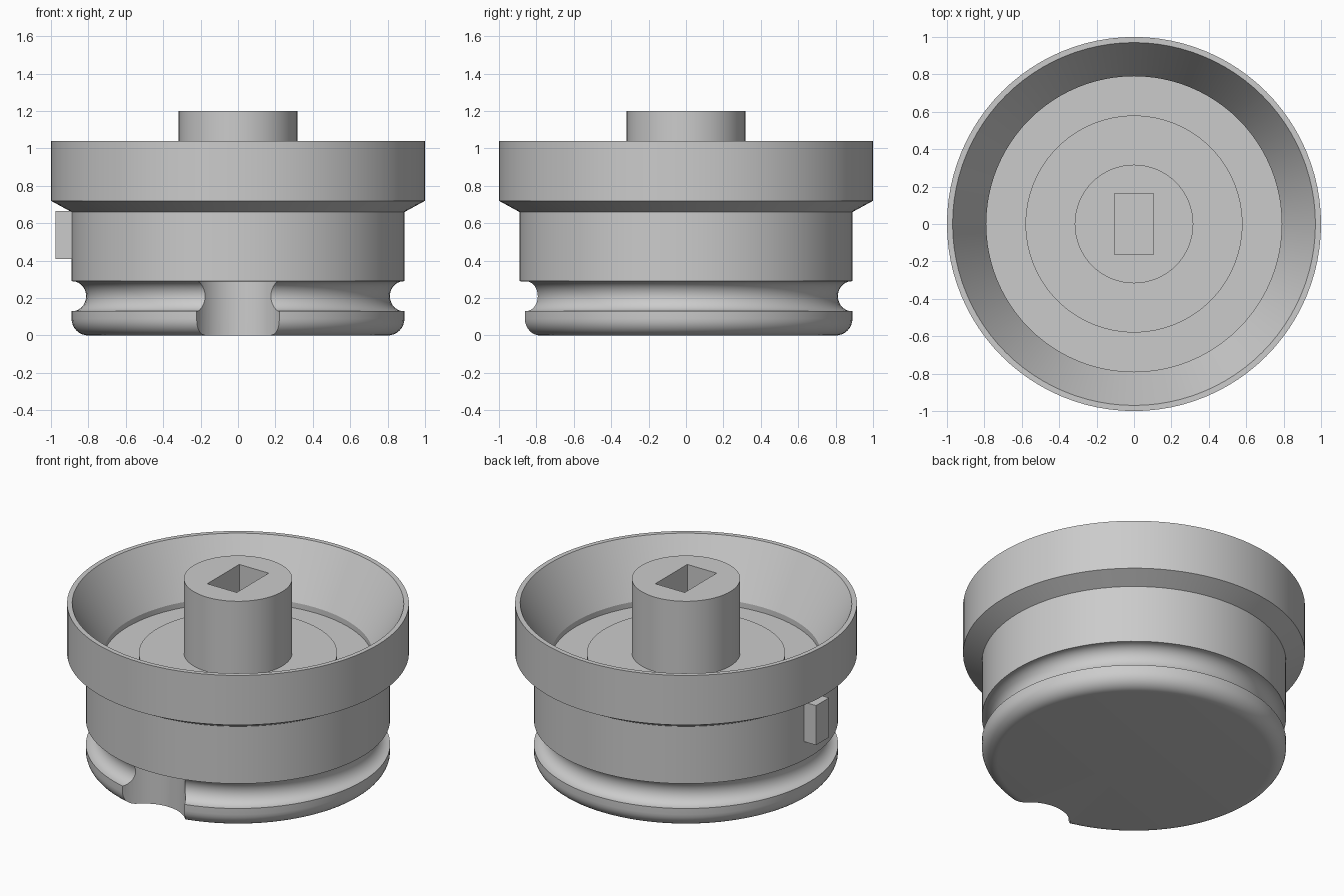
import bpy, bmesh, math

if "Cube" in bpy.data.objects:
    bpy.data.objects.remove(bpy.data.objects["Cube"])

grey = bpy.data.materials.new("plain_grey")
grey.diffuse_color = (0.6, 0.6, 0.6, 1)
grey.use_nodes = True
grey.node_tree.nodes["Principled BSDF"].inputs["Base Color"].default_value = grey.diffuse_color


def finish(name, bm):
    bmesh.ops.recalc_face_normals(bm, faces=bm.faces)
    me = bpy.data.meshes.new(name)
    bm.to_mesh(me)
    bm.free()
    me.materials.append(grey)
    ob = bpy.data.objects.new(name, me)
    bpy.context.collection.objects.link(ob)
    return ob


def lathe(name, profile, steps=96):
    """Revolve (radius, z) points, first and last on the axis."""
    bm = bmesh.new()
    vs = [bm.verts.new((r, 0, z)) for r, z in profile]
    es = [bm.edges.new(p) for p in zip(vs, vs[1:])]
    bmesh.ops.spin(bm, geom=vs + es, cent=(0, 0, 0), axis=(0, 0, 1),
                   angle=2 * math.pi, steps=steps, use_duplicate=False)
    bmesh.ops.remove_doubles(bm, verts=bm.verts, dist=1e-4)
    return finish(name, bm)


def box(name, lo, hi):
    bm = bmesh.new()
    bmesh.ops.create_cube(bm, size=1)
    for v in bm.verts:
        v.co = [(a + b) / 2 + c * (b - a) for a, b, c in zip(lo, hi, v.co)]
    return finish(name, bm)


def cut(ob, cutter):
    m = ob.modifiers.new("cut", 'BOOLEAN')
    m.operation, m.solver, m.object = 'DIFFERENCE', 'EXACT', cutter
    bpy.context.view_layer.objects.active = ob
    bpy.ops.object.modifier_apply(modifier=m.name)
    bpy.data.objects.remove(cutter)


def smooth(ob):
    bpy.ops.object.select_all(action='DESELECT')
    ob.select_set(True)
    bpy.context.view_layer.objects.active = ob
    bpy.ops.object.shade_smooth_by_angle(angle=math.radians(28))


# Body: rounded foot, groove, barrel, flared collar, funnel, raised disc
foot = [(0.80 + 0.09 * math.sin(a), 0.09 - 0.09 * math.cos(a))
        for a in (i * math.pi / 16 for i in range(9))]
groove = [(0.885 - 0.073 * math.sin(a), 0.21 - 0.08 * math.cos(a))
          for a in (i * math.pi / 14 for i in range(15))]
body = lathe("body", [(0, 0)] + foot + [(0.89, 0.13)] + groove + [
    (0.89, 0.29), (0.89, 0.66), (1, 0.72), (1, 1.04), (0.97, 1.04),
    (0.79, 0.71), (0.79, 0.675), (0.58, 0.675), (0.58, 0.72), (0, 0.72)])

# Scooped notch at the front of the foot
notch = lathe("notch_cutter", [(0, -0.1), (0.24, -0.1), (0.24, 0.2899), (0, 0.2899)], 64)
notch.location.y = -0.955
notch.hide_render = True
bpy.context.view_layer.update()
cut(body, notch)
smooth(body)

# Central post with a rectangular socket
post = lathe("post", [(0, 0.715), (0.317, 0.715), (0.317, 1.2), (0, 1.2)], 64)
cut(post, box("socket_cutter", (-0.105, -0.163, 0.6), (0.105, 0.163, 1.3)))
smooth(post)

# Key tab on the left side
box("side_tab", (-0.975, -0.066, 0.41), (-0.87, 0.066, 0.665))
